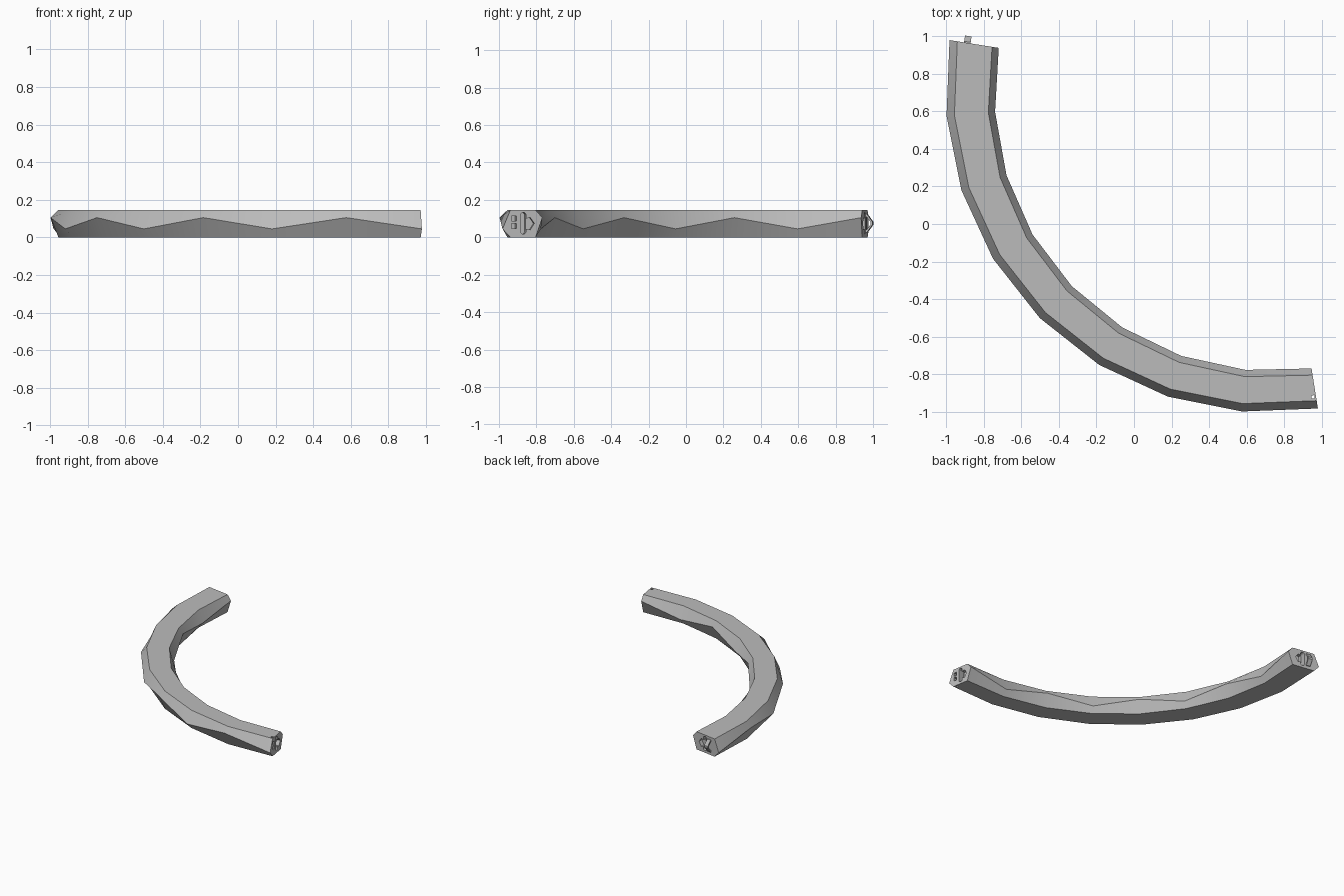
import bpy, bmesh
from math import radians, sin, cos, pi

cube = bpy.data.objects.get("Cube")
if cube:
    bpy.data.objects.remove(cube, do_unlink=True)

grey = bpy.data.materials.new("plain grey")
grey.use_nodes = True
colour = (0.5, 0.5, 0.5, 1)
grey.diffuse_color = colour
grey.node_tree.nodes["Principled BSDF"].inputs["Base Color"].default_value = colour

CENTRE, OUTER, HEIGHT = 0.71, 1.712, 0.145
STATIONS, STEP = 9, 13.5
START = 225 - STEP * 4
END = START + STEP * 8


def polar(r, angle, z, along=0):
    """Point on the arc, shifted along the tangent."""
    a = radians(angle)
    return (CENTRE + r * cos(a) - along * sin(a),
            CENTRE + r * sin(a) + along * cos(a), z)


def finish(bm, name):
    bmesh.ops.recalc_face_normals(bm, faces=bm.faces)
    mesh = bpy.data.meshes.new(name)
    bm.to_mesh(mesh)
    bm.free()
    mesh.materials.append(grey)
    obj = bpy.data.objects.new(name, mesh)
    bpy.context.collection.objects.link(obj)
    return obj


def skin(rings, name):
    """Join closed rings of points and cap both ends."""
    bm = bmesh.new()
    loops = [[bm.verts.new(p) for p in ring] for ring in rings]
    n = len(loops[0])
    for a, b in zip(loops, loops[1:]):
        for k in range(n):
            bm.faces.new((a[k], a[(k + 1) % n], b[(k + 1) % n], b[k]))
    bm.faces.new(loops[0])
    bm.faces.new(loops[-1])
    return finish(bm, name)


def end_prism(profile, near, far, end, name):
    """Extrude an (r, z) profile along the tangent; positive is outward."""
    angle, sign = (START, -1) if end == 0 else (END, 1)
    return skin([[polar(r, angle, z, sign * t) for r, z in profile]
                 for t in (near, far)], name)


def cut(target, tool):
    mod = target.modifiers.new("cut", "BOOLEAN")
    mod.operation, mod.solver, mod.object = "DIFFERENCE", "EXACT", tool
    bpy.context.view_layer.objects.active = target
    bpy.ops.object.modifier_apply(modifier=mod.name)
    bpy.data.objects.remove(tool, do_unlink=True)


def rect(r, z, w, h):
    return [(r - w, z - h), (r + w, z - h), (r + w, z + h), (r - w, z + h)]


def pill(r, z, w, h):
    """Upright rounded slot."""
    arc = [k * pi / 6 for k in range(7)]
    top = [(r + w * cos(a), z + h - w + w * sin(a)) for a in arc]
    return top + [(2 * r - x, 2 * z - y) for x, y in top]


# Curved bar: six-sided section whose side ridges zigzag up and down
rings = []
for i in range(STATIONS):
    angle = START + STEP * i
    inner = 1.447 + 0.0062 * i
    low, high = 0.045, 0.105
    z_out, z_in = (high, low) if i % 2 else (low, high)
    section = [(OUTER, z_out), (OUTER - 0.042, HEIGHT), (inner + 0.036, HEIGHT),
               (inner, z_in), (inner + 0.036, 0), (OUTER - 0.042, 0)]
    rings.append([polar(r, angle, z) for r, z in section])
bar = skin(rings, "curved_bar")

# Connector pockets in both end faces
for end in (0, 1):
    shift = -0.015 if end == 0 else 0
    cut(bar, end_prism(pill(1.6 + shift * 2, 0.075, 0.016, 0.058), -0.05, 0.02, end, "slot_cutter"))
    diamond = [(1.585 + shift * 2, 0.045), (1.562 + shift * 2, 0.04),
               (1.54 + shift * 2, 0.075), (1.562 + shift * 2, 0.105),
               (1.585 + shift * 2, 0.1)]
    cut(bar, end_prism(diamond, -0.03, 0.02, end, "diamond_cutter"))
for z in (0.06, 0.1):
    cut(bar, end_prism(rect(1.65, z, 0.013, 0.014), -0.045, 0.02, 1, "socket_cutter"))

# Release hole running down through the bar
hole = [[polar(r, END, z, t - 0.016) for r, t in rect(1.647, 0, 0.008, 0.008)]
        for z in (-0.05, 0.2)]
cut(bar, skin(hole, "release_hole_cutter"))

# Hollow arrow clip standing out of the other end
def clip_prism(profile, r0, r1, name):
    return skin([[polar(r, START, z, -t) for t, z in profile] for r in (r0, r1)], name)


def arrow(base, tip, half):
    mid = 0.075
    return [(base, mid - half), (0.006, mid - half), (tip, mid - 0.008),
            (tip, mid + 0.008), (0.006, mid + half), (base, mid + half)]


clip = clip_prism(arrow(-0.01, 0.037, 0.05), 1.599, 1.634, "arrow_clip")
cut(clip, clip_prism(arrow(0.002, 0.026, 0.034), 1.55, 1.68, "clip_cutter"))

# Smooth along the arc, crisp at the ridges
bpy.ops.object.select_all(action="DESELECT")
for obj in (bar, clip):
    obj.select_set(True)
bpy.context.view_layer.objects.active = bar
bpy.ops.object.shade_smooth_by_angle(angle=radians(30))
